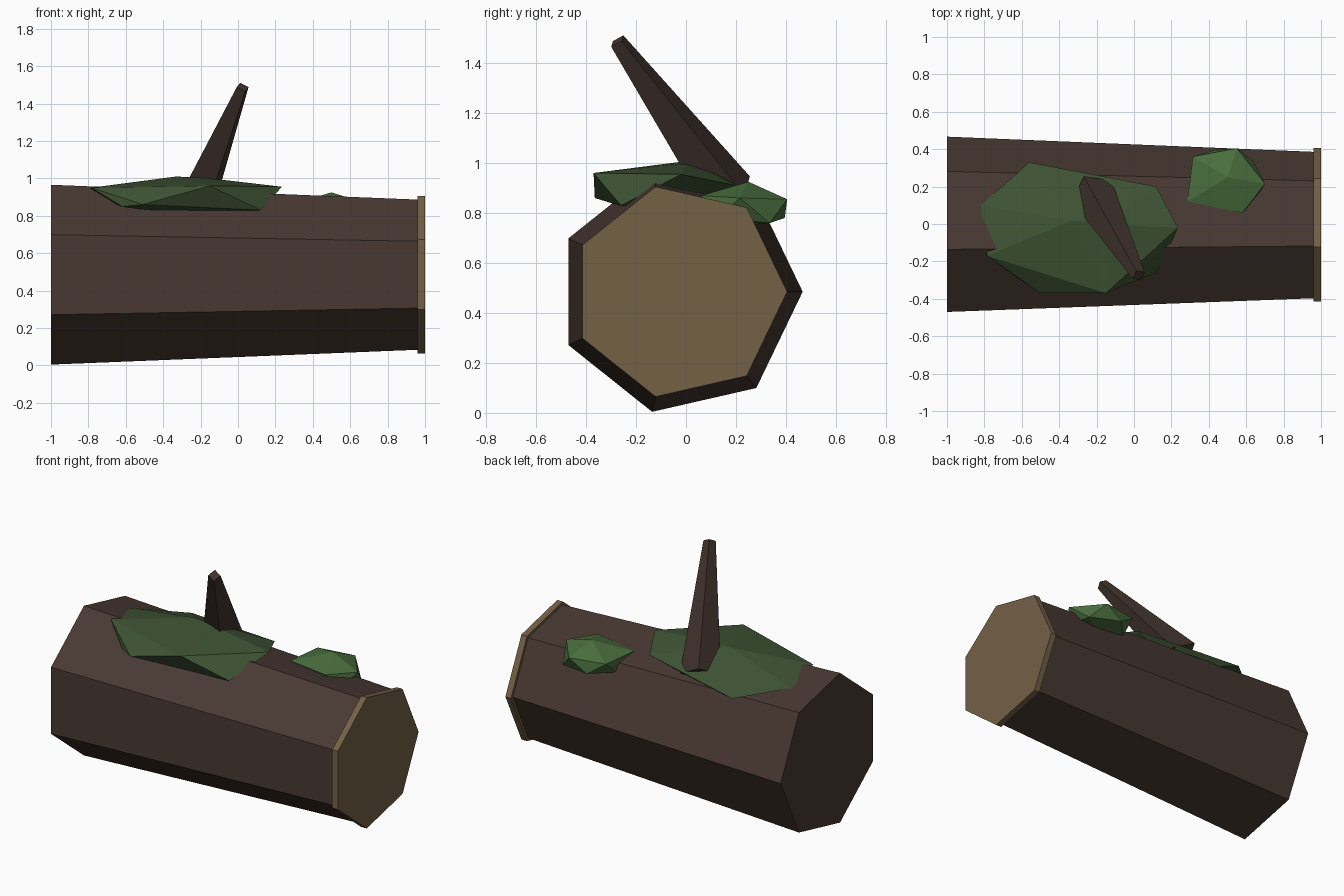
import bpy, bmesh
from math import sin, cos, tau
from mathutils import Vector

cube = bpy.data.objects.get("Cube")
if cube:
    bpy.data.objects.remove(cube, do_unlink=True)


def material(name, rgb):
    m = bpy.data.materials.new(name)
    m.use_nodes = True
    m.diffuse_color = (*rgb, 1)
    bsdf = m.node_tree.nodes["Principled BSDF"]
    bsdf.inputs["Base Color"].default_value = (*rgb, 1)
    bsdf.inputs["Roughness"].default_value = 0.9
    return m


bark = material("bark brown", (0.066, 0.041, 0.032))
twig = material("dark twig brown", (0.052, 0.033, 0.027))
wood = material("cut wood tan", (0.175, 0.119, 0.062))
moss = material("dark moss green", (0.047, 0.085, 0.033))
light_moss = material("light moss green", (0.067, 0.153, 0.047))


def finish(name, bm, mat):
    bmesh.ops.recalc_face_normals(bm, faces=bm.faces)
    mesh = bpy.data.meshes.new(name)
    bm.to_mesh(mesh)
    bm.free()
    mesh.materials.append(mat)
    obj = bpy.data.objects.new(name, mesh)
    bpy.context.collection.objects.link(obj)
    return obj


def tapered(name, start, end, r0, r1, sides, ref, mat):
    """Flat-sided tapered prism; its first corner points towards ref."""
    start, end = Vector(start), Vector(end)
    axis = (end - start).normalized()
    u = Vector(ref)
    u = (u - axis * u.dot(axis)).normalized()
    v = axis.cross(u)
    bm = bmesh.new()
    rings = []
    for centre, r in ((start, r0), (end, r1)):
        rings.append([bm.verts.new(centre + r * (u * cos(tau * i / sides) + v * sin(tau * i / sides)))
                      for i in range(sides)])
        bm.faces.new(rings[-1])
    for i in range(sides):
        j = (i + 1) % sides
        bm.faces.new((rings[0][i], rings[0][j], rings[1][j], rings[1][i]))
    return finish(name, bm, mat)


def clump(name, points, mat):
    """Faceted lump wrapped around a few points."""
    bm = bmesh.new()
    for p in points:
        bm.verts.new(p)
    hull = bmesh.ops.convex_hull(bm, input=bm.verts)
    loose = set(hull["geom_interior"]) | set(hull["geom_unused"])
    bmesh.ops.delete(bm, geom=[g for g in loose if isinstance(g, bmesh.types.BMVert)], context="VERTS")
    return finish(name, bm, mat)


# Fallen trunk and its sawn end
CY, CZ = -0.026, 0.485
tapered("log", (-1, CY, CZ), (0.98, CY, CZ), 0.493, 0.411, 7, (0, 1, 0), bark)
tapered("cut_end", (0.96, CY, CZ), (1, CY, CZ), 0.431, 0.431, 7, (0, 1, 0), wood)

# Broken branch stub leaning forward
tapered("branch", (-0.225, 0.175, 0.87), (0.025, -0.275, 1.488), 0.12, 0.036, 4, (0, 0, 1), twig)

# Moss patches: crown, rim and underside
clump("large_moss", [
    (-0.33, 0.02, 1.01), (-0.15, 0.0, 1.0),
    (-0.82, 0.10, 0.91), (-0.56, 0.33, 0.86), (0.12, 0.20, 0.91), (0.235, -0.02, 0.955),
    (-0.15, -0.37, 0.96), (-0.51, -0.365, 0.86), (-0.785, -0.17, 0.95),
    (0.12, -0.26, 0.83), (-0.62, -0.29, 0.85), (-0.45, -0.25, 0.825), (-0.2, 0.15, 0.8),
], moss)
clump("small_moss", [
    (0.50, 0.25, 0.925),
    (0.315, 0.36, 0.86), (0.55, 0.405, 0.855), (0.70, 0.215, 0.86), (0.58, 0.06, 0.87), (0.285, 0.12, 0.86),
    (0.43, 0.395, 0.78), (0.64, 0.335, 0.76), (0.65, 0.13, 0.78), (0.43, 0.10, 0.78), (0.31, 0.26, 0.77),
    (0.49, 0.24, 0.75),
], light_moss)
